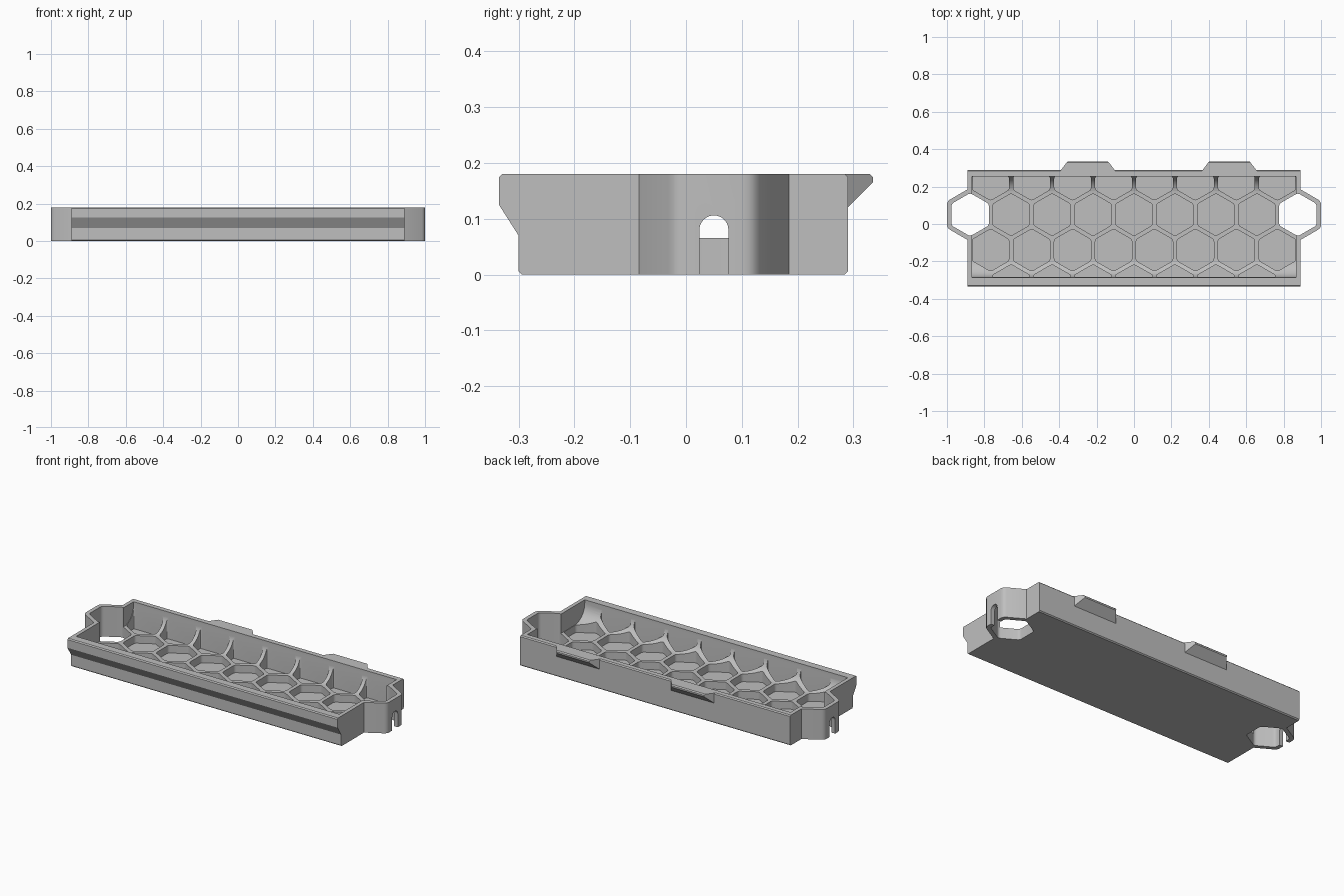
import bpy, bmesh, math
from mathutils import Vector

if "Cube" in bpy.data.objects:
    bpy.data.objects.remove(bpy.data.objects["Cube"])

PITCH, ROW_Y = 0.219, 0.05          # honeycomb spacing and main row position
FRONT, BACK = -0.285, 0.255         # inner wall faces
HEIGHT, RIB_TOP, CELL_FLOOR = 0.18, 0.065, 0.02

grey = bpy.data.materials.new("plain grey")
grey.use_nodes = True
colour = (0.52, 0.52, 0.52, 1)
grey.diffuse_color = colour
grey.node_tree.nodes["Principled BSDF"].inputs["Base Color"].default_value = colour


def rounded(points, radius, steps=4):
    """Round the corners of a flat polygon, less on short sides."""
    out = []
    for i, point in enumerate(points):
        p = Vector(point)
        a, b = Vector(points[i - 1]) - p, Vector(points[(i + 1) % len(points)]) - p
        size = min(radius, 0.4 * a.length, 0.4 * b.length)
        start, end = p + a.normalized() * size, p + b.normalized() * size
        for s in range(steps + 1):
            t = s / steps
            out.append(tuple(start * (1 - t) ** 2 + p * 2 * t * (1 - t) + end * t * t))
    return out


def hexagon(cx, cy, apothem):
    r = apothem / math.cos(math.pi / 6)
    return [(cx + r * math.cos(math.radians(a)), cy + r * math.sin(math.radians(a)))
            for a in range(30, 390, 60)]


def trimmed(points):
    """Clamp a cell to the inner walls and drop the spare point on a trimmed side."""
    low, high = FRONT + 0.0005, BACK - 0.0005
    pts = [(x, min(max(y, low), high)) for x, y in points]
    return [p for i, p in enumerate(pts)
            if not pts[i - 1][1] == p[1] == pts[(i + 1) % len(pts)][1]]


def add_prism(bm, points, low, high, axis="z"):
    """Extrude a polygon along z (points are x, y) or x (points are y, z)."""
    def place(p, d):
        return (p[0], p[1], d) if axis == "z" else (d, p[0], p[1])
    rings = [[bm.verts.new(place(p, d)) for p in points] for d in (low, high)]
    bm.faces.new(rings[0])
    bm.faces.new(rings[1])
    n = len(points)
    for i in range(n):
        j = (i + 1) % n
        bm.faces.new((rings[0][i], rings[0][j], rings[1][j], rings[1][i]))


def make_object(name, bm):
    bmesh.ops.recalc_face_normals(bm, faces=bm.faces)
    mesh = bpy.data.meshes.new(name)
    bm.to_mesh(mesh)
    bm.free()
    mesh.materials.append(grey)
    obj = bpy.data.objects.new(name, mesh)
    bpy.context.scene.collection.objects.link(obj)
    return obj


def combine(target, bm, operation):
    """Apply a boolean, trying the next solver if one loses the body."""
    helper = make_object("helper", bm)
    helper.hide_render = True
    for solver in ("EXACT", "MANIFOLD", "FLOAT"):
        mod = target.modifiers.new("cut", "BOOLEAN")
        mod.operation, mod.solver, mod.object = operation, solver, helper
        bpy.context.view_layer.update()
        mesh = bpy.data.meshes.new_from_object(
            target.evaluated_get(bpy.context.evaluated_depsgraph_get()))
        target.modifiers.clear()
        xs = [v.co.x for v in mesh.vertices]
        if xs and max(xs) > 0.88 and min(xs) < -0.88:
            target.data = mesh
            break
    bpy.data.objects.remove(helper)


# Tray body with the overhanging front lip
c = 0.006
bm = bmesh.new()
add_prism(bm, [(-0.30 + c, 0), (-0.30, c), (-0.30, 0.07), (-0.335, 0.125),
               (-0.335, HEIGHT - c), (-0.335 + c, HEIGHT), (0.29 - c, HEIGHT),
               (0.29, HEIGHT - c), (0.29, c), (0.29 - c, 0)], -0.89, 0.89, "x")
tray = make_object("tray", bm)

# Hexagonal ears at both ends
for side in (-1, 1):
    bm = bmesh.new()
    add_prism(bm, rounded(hexagon(side * 4 * PITCH, ROW_Y, 0.124), 0.02), 0, HEIGHT)
    combine(tray, bm, "UNION")

# Interior with coves along the front and back walls
r = 0.095
arc = [math.radians(90 * i / 10) for i in range(11)]
profile = [(FRONT, 0.25)]
profile += [(FRONT + r - r * math.cos(a), RIB_TOP + r - r * math.sin(a)) for a in arc]
profile += [(BACK - r + r * math.sin(a), RIB_TOP + r - r * math.cos(a)) for a in arc]
profile += [(BACK, 0.25)]
bm = bmesh.new()
add_prism(bm, profile, -0.867, 0.867, "x")
combine(tray, bm, "DIFFERENCE")

# Honeycomb pockets, row by row, trimmed at the walls
for row in range(-2, 2):
    bm = bmesh.new()
    y = ROW_Y + row * PITCH * math.cos(math.pi / 6)
    if row % 2:
        centres = [k + 0.5 for k in range(-4, 4)]
    else:
        centres = range(-3, 4)
    for k in centres:
        cell = trimmed(hexagon(k * PITCH, y, 0.098))
        add_prism(bm, rounded(cell, 0.012), CELL_FLOOR, 0.24)
    combine(tray, bm, "DIFFERENCE")

# Open wells in the ears
bm = bmesh.new()
for side in (-1, 1):
    add_prism(bm, rounded(hexagon(side * 4 * PITCH, ROW_Y, 0.1), 0.014), -0.05, 0.26)
combine(tray, bm, "DIFFERENCE")

# Arched slots through the ear ends
w = 0.026
slot = [(ROW_Y - w, -0.05), (ROW_Y + w, -0.05)]
slot += [(ROW_Y + w * math.cos(math.pi * i / 12), 0.08 + w * math.sin(math.pi * i / 12))
         for i in range(13)]
bm = bmesh.new()
for low, high in ((-1.1, -0.93), (0.93, 1.1)):
    add_prism(bm, slot, low, high, "x")
combine(tray, bm, "DIFFERENCE")

# Smooth the coves and rounded corners, keeping the edges sharp
bpy.ops.object.select_all(action="DESELECT")
tray.select_set(True)
bpy.context.view_layer.objects.active = tray
bpy.ops.object.shade_smooth_by_angle(angle=math.radians(28))

# Tapered catches on the back wall
for name, x in (("right_catch", -0.247), ("left_catch", 0.51)):
    bm = bmesh.new()
    add_prism(bm, [(0.28, 0.11), (0.335, 0.165), (0.335, HEIGHT - c),
                   (0.335 - c, HEIGHT), (0.28, HEIGHT)], -1, 1, "x")
    for v in bm.verts:
        v.co.x = x + v.co.x * (0.15 - 0.95 * max(0, v.co.y - 0.29))
    make_object(name, bm)
